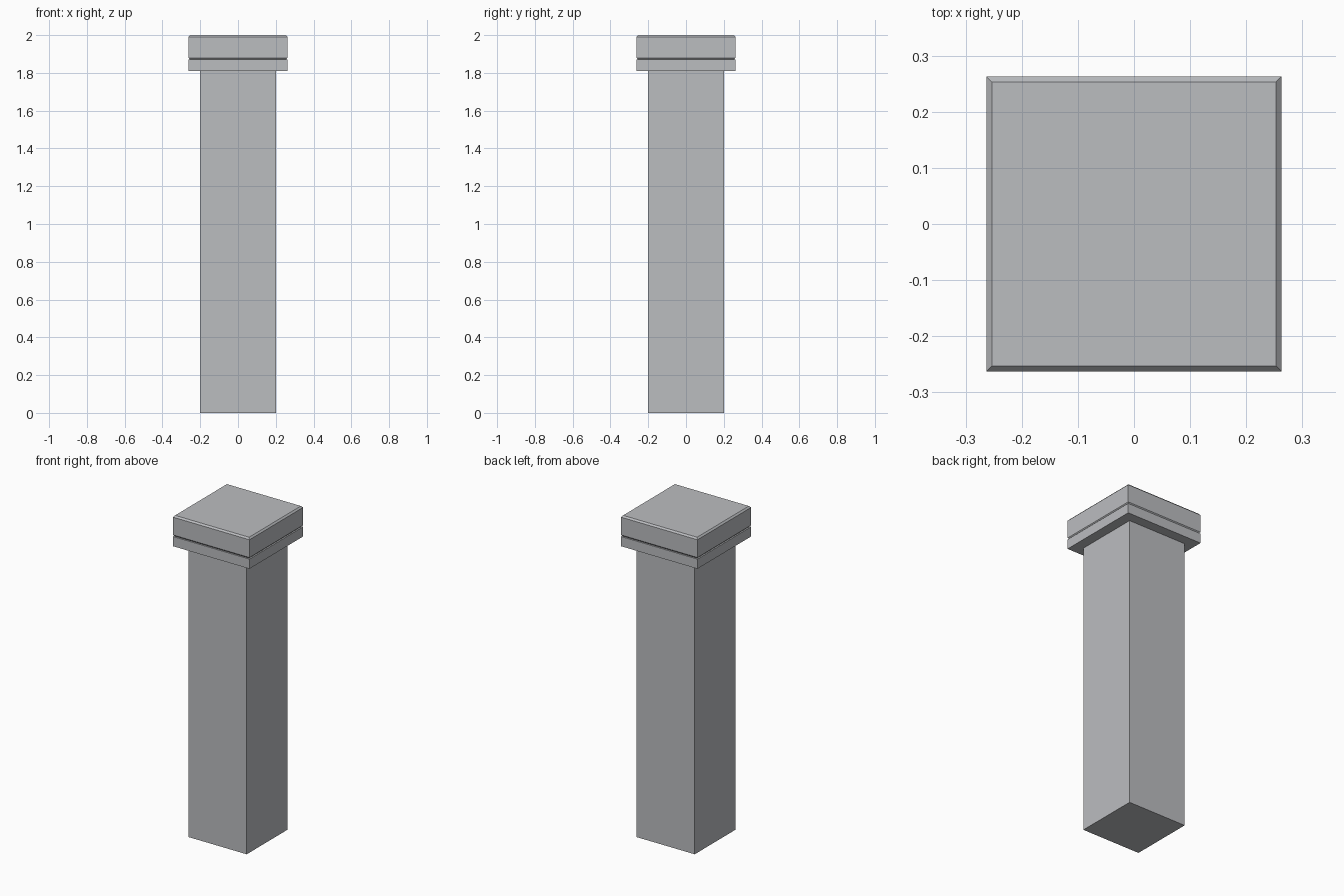
import bpy, bmesh

if "Cube" in bpy.data.objects:
    bpy.data.objects.remove(bpy.data.objects["Cube"])

stone = bpy.data.materials.new("grey stone")
stone.diffuse_color = (0.50, 0.51, 0.53, 1)
stone.use_nodes = True
stone.node_tree.nodes["Principled BSDF"].inputs["Base Color"].default_value = stone.diffuse_color


def square_stack(name, sections):
    """Closed square solid from (half width, height) sections."""
    bm = bmesh.new()
    rings = [[bm.verts.new((sx * w, sy * w, z))
              for sx, sy in ((-1, -1), (1, -1), (1, 1), (-1, 1))]
             for w, z in sections]
    for lo, hi in zip(rings, rings[1:]):
        for i in range(4):
            j = (i + 1) % 4
            bm.faces.new((lo[i], lo[j], hi[j], hi[i]))
    bm.faces.new(rings[0][::-1])
    bm.faces.new(rings[-1])
    mesh = bpy.data.meshes.new(name)
    bm.to_mesh(mesh)
    bm.free()
    mesh.materials.append(stone)
    obj = bpy.data.objects.new(name, mesh)
    bpy.context.collection.objects.link(obj)


# Plain square shaft
square_stack("shaft", [(0.2, 0), (0.2, 1.81)])
# Lower slab of the capital
square_stack("lower_slab", [(0.2625, 1.81), (0.2625, 1.87)])
# Upper slab, chamfered at bottom and top
square_stack("upper_slab", [(0.2535, 1.87), (0.2625, 1.88),
                            (0.2625, 1.99), (0.2535, 2.0)])
